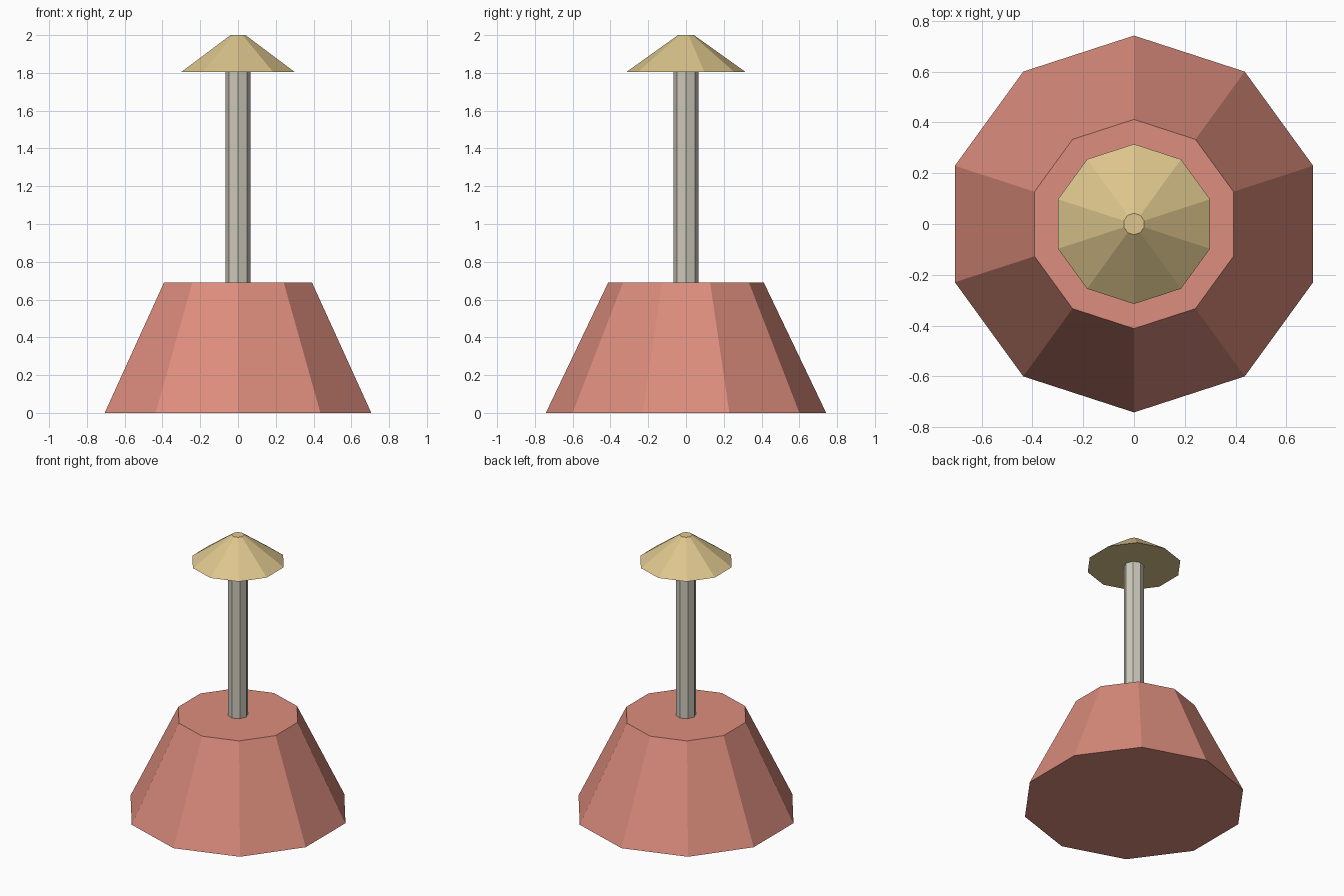
import bpy

cube = bpy.data.objects.get("Cube")
if cube:
    bpy.data.objects.remove(cube, do_unlink=True)


def linear(c):
    c /= 255
    return c / 12.92 if c <= 0.04045 else ((c + 0.055) / 1.055) ** 2.4


def make_material(name, r, g, b):
    mat = bpy.data.materials.new(name)
    colour = (linear(r), linear(g), linear(b), 1)
    mat.use_nodes = True
    mat.diffuse_color = colour
    mat.node_tree.nodes["Principled BSDF"].inputs["Base Color"].default_value = colour
    return mat


def frustum(name, sides, r_bottom, r_top, z_bottom, z_top, mat):
    """Flat-shaded tapered prism with a corner on the y axis."""
    bpy.ops.mesh.primitive_cone_add(
        vertices=sides, radius1=r_bottom, radius2=r_top,
        depth=z_top - z_bottom, location=(0, 0, (z_bottom + z_top) / 2))
    obj = bpy.context.object
    obj.name = name
    obj.data.materials.append(mat)
    return obj


terracotta = make_material("terracotta", 220, 141, 125)
grey = make_material("warm grey", 204, 200, 186)
sand = make_material("sand", 221, 198, 141)

# Wide tapered base, slim post and shallow cap
frustum("base", 10, 0.742, 0.412, 0, 0.69, terracotta)
frustum("post", 8, 0.067, 0.067, 0.69, 1.805, grey)
frustum("cap", 10, 0.315, 0.042, 1.805, 2.0, sand)
